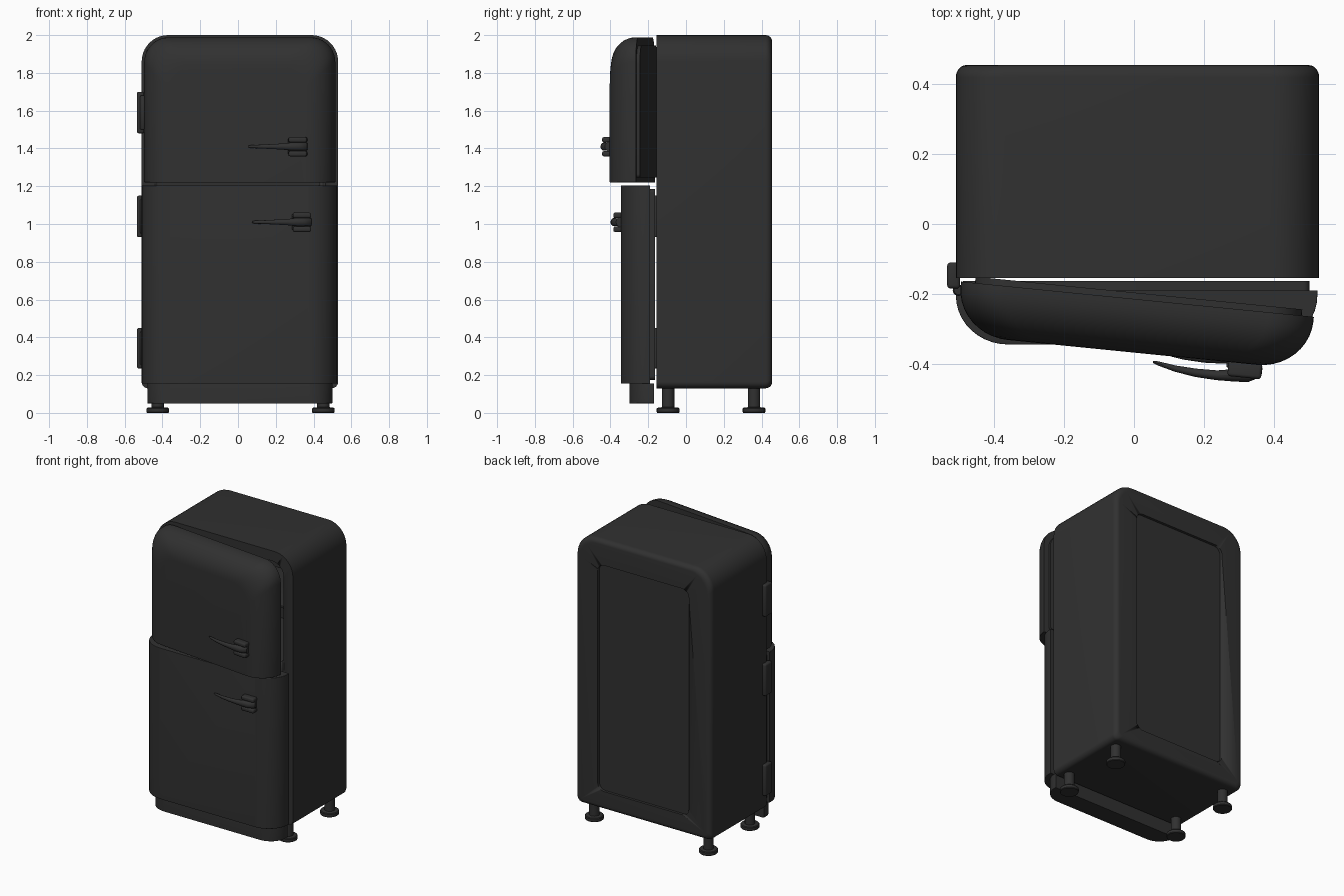
import bpy, bmesh, math
from mathutils import Matrix, Vector

if "Cube" in bpy.data.objects:
    bpy.data.objects.remove(bpy.data.objects["Cube"])

DARK = bpy.data.materials.new("dark_enamel")
DARK.diffuse_color = (0.03, 0.03, 0.03, 1)
DARK.use_nodes = True
DARK.node_tree.nodes["Principled BSDF"].inputs["Base Color"].default_value = DARK.diffuse_color
OPEN = math.radians(-5.7)
PIVOT = Vector((-0.495, -0.165, 0))
SWING = Matrix.Translation(PIVOT) @ Matrix.Rotation(OPEN, 4, 'Z') @ Matrix.Translation(-PIVOT)


def finish(name, bm, angle=35):
    bmesh.ops.recalc_face_normals(bm, faces=bm.faces)
    me = bpy.data.meshes.new(name)
    bm.to_mesh(me)
    bm.free()
    ob = bpy.data.objects.new(name, me)
    bpy.context.collection.objects.link(ob)
    me.materials.append(DARK)
    bpy.ops.object.select_all(action='DESELECT')
    ob.select_set(True)
    bpy.context.view_layer.objects.active = ob
    bpy.ops.object.shade_smooth_by_angle(angle=math.radians(angle))
    return ob


def skin(bm, rings):
    rings = [[bm.verts.new(p) for p in r] for r in rings]
    n = len(rings[0])
    for a, b in zip(rings, rings[1:]):
        for i in range(n):
            j = (i + 1) % n
            bm.faces.new((a[i], a[j], b[j], b[i]))
    bm.faces.new(rings[0])
    bm.faces.new(rings[-1])


def outline(x0, x1, z0, z1, rt, rb, y, n=10):
    pts = []
    for cx, cz, r, a0 in ((x1 - rt, z1 - rt, rt, 0), (x0 + rt, z1 - rt, rt, 90),
                          (x0 + rb, z0 + rb, rb, 180), (x1 - rb, z0 + rb, rb, 270)):
        for i in range(n + 1):
            a = math.radians(a0 + 90 * i / n)
            pts.append((cx + r * math.cos(a), y, cz + r * math.sin(a)))
    return pts


def slab(name, x0, x1, z0, z1, rt, rb, rings, top=1, bottom=1):
    """Rounded-rectangle outline lofted along y; rings are (y, inset)."""
    bm = bmesh.new()
    skin(bm, [outline(x0 + d, x1 - d, z0 + d * bottom, z1 - d * top, rt, rb, y)
              for y, d in rings])
    bmesh.ops.remove_doubles(bm, verts=bm.verts, dist=1e-5)
    return finish(name, bm)


def roundover(y0, y1, d, depth, n=10):
    s = 1 if y1 > y0 else -1
    return [(y0, 0)] + [(y1 - s * depth * (1 - math.sin(t)), d * (1 - math.cos(t)))
                        for t in (i / n * math.pi / 2 for i in range(n + 1))]


def box(name, x, y, z, bevel):
    bm = bmesh.new()
    bmesh.ops.create_cube(bm, size=1)
    for v in bm.verts:
        v.co = [m[0] + (c + 0.5) * (m[1] - m[0]) for m, c in zip((x, y, z), v.co)]
    bmesh.ops.bevel(bm, geom=bm.edges[:], offset=bevel, segments=3, profile=0.5, affect='EDGES')
    return finish(name, bm)


def lathe(name, x, y, prof, n=24):
    bm = bmesh.new()
    skin(bm, [[(x + r * math.cos(2 * math.pi * i / n), y + r * math.sin(2 * math.pi * i / n), z)
               for i in range(n)] for r, z in prof])
    return finish(name, bm)


def cut(ob, cutter):
    cutter.hide_render = True
    m = ob.modifiers.new("cut", 'BOOLEAN')
    m.object, m.solver = cutter, 'EXACT'
    bpy.ops.object.select_all(action='DESELECT')
    bpy.context.view_layer.objects.active = ob
    ob.select_set(True)
    bpy.ops.object.modifier_apply(modifier=m.name)
    bpy.data.objects.remove(cutter)


# cabinet with two compartments and a recessed back panel
cabinet = slab("cabinet", -0.51, 0.53, 0.13, 2.0, 0.14, 0.035,
               roundover(-0.155, 0.455, 0.03, 0.035, 6))
cut(cabinet, slab("freezer_cutter", -0.44, 0.46, 1.25, 1.93, 0.09, 0.03, [(-0.3, 0), (0.38, 0)]))
cut(cabinet, slab("fridge_cutter", -0.44, 0.46, 0.22, 1.17, 0.03, 0.03, [(-0.3, 0), (0.38, 0)]))
cut(cabinet, slab("panel_cutter", -0.34, 0.36, 0.26, 1.83, 0.05, 0.05, [(0.437, 0), (0.6, 0)]))

# shelves inside
for i, z in enumerate((0.5, 0.8, 1.58)):
    box(f"shelf_{i + 1}", (-0.445, 0.465), (-0.08, 0.38), (z, z + 0.015), 0.003)

# lower door and its seal
slab("lower_door", -0.51, 0.525, 0.155, 1.203, 0.004, 0.004,
     roundover(-0.19, -0.345, 0.15, 0.14), top=0, bottom=0)
slab("lower_door_seal", -0.49, 0.503, 0.175, 1.185, 0.02, 0.02, [(-0.195, 0), (-0.163, 0)])

# upper door, slightly open, and its seal
door = slab("upper_door", -0.495, 0.52, 1.22, 1.988, 0.13, 0.004,
            roundover(-0.165, -0.318, 0.15, 0.14), bottom=0)
seal = slab("upper_door_seal", -0.455, 0.485, 1.245, 1.945, 0.1, 0.02, [(-0.17, 0), (-0.147, 0)])
for ob in (door, seal):
    ob.matrix_world = SWING

# kick plate
slab("kick_plate", -0.48, 0.50, 0.05, 0.156, 0.004, 0.004,
     roundover(-0.17, -0.30, 0.12, 0.11), top=0, bottom=0)


# door handles: tapered lever held between two bars on a mount
def handle(prefix, mat):
    bm = bmesh.new()
    path = [(0.075, -0.366, 0.003, 0.004), (0.09, -0.369, 0.006, 0.008), (0.14, -0.379, 0.009, 0.010),
            (0.20, -0.385, 0.012, 0.013), (0.26, -0.386, 0.014, 0.016), (0.31, -0.381, 0.018, 0.022),
            (0.35, -0.378, 0.019, 0.022), (0.375, -0.370, 0.014, 0.021), (0.388, -0.360, 0.010, 0.019)]
    skin(bm, [[(x, y + hy * math.cos(k * math.pi / 6), 1.01 + hz * math.sin(k * math.pi / 6))
               for k in range(12)] for x, y, hy, hz in path])
    parts = [finish(prefix + "_handle_lever", bm),
             box(prefix + "_handle_mount", (0.285, 0.383), (-0.362, -0.338), (0.968, 1.052), 0.006)]
    for tag, z in (("low", 0.972), ("high", 1.046)):
        parts.append(box(f"{prefix}_handle_{tag}_bar", (0.29, 0.387), (-0.385, -0.338),
                         (z - 0.014, z + 0.014), 0.009))
    for p in parts:
        p.matrix_world = mat


handle("lower", Matrix.Identity(4))
handle("upper", SWING @ Matrix.Translation((0, 0.027, 0.4)))

# hinges on the left side
for i, (z0, z1) in enumerate(((0.235, 0.45), (0.93, 1.15), (1.48, 1.70))):
    box(f"hinge_leaf_{i + 1}", (-0.535, -0.498), (-0.185, -0.11), (z0, z1), 0.01)
    lathe(f"hinge_pin_{i + 1}", -0.503, -0.19, [(0.012, z0 + 0.02), (0.016, z0 + 0.026),
                                                (0.016, z1 - 0.026), (0.012, z1 - 0.02)], 16)

# feet
for sx, x in (("left", -0.425), ("right", 0.452)):
    for sy, y in (("front", -0.095), ("back", 0.36)):
        lathe(f"{sy}_{sx}_foot", x, y, [(0.057, 0), (0.06, 0.004), (0.06, 0.022), (0.056, 0.027),
                                        (0.033, 0.03), (0.033, 0.15)])
